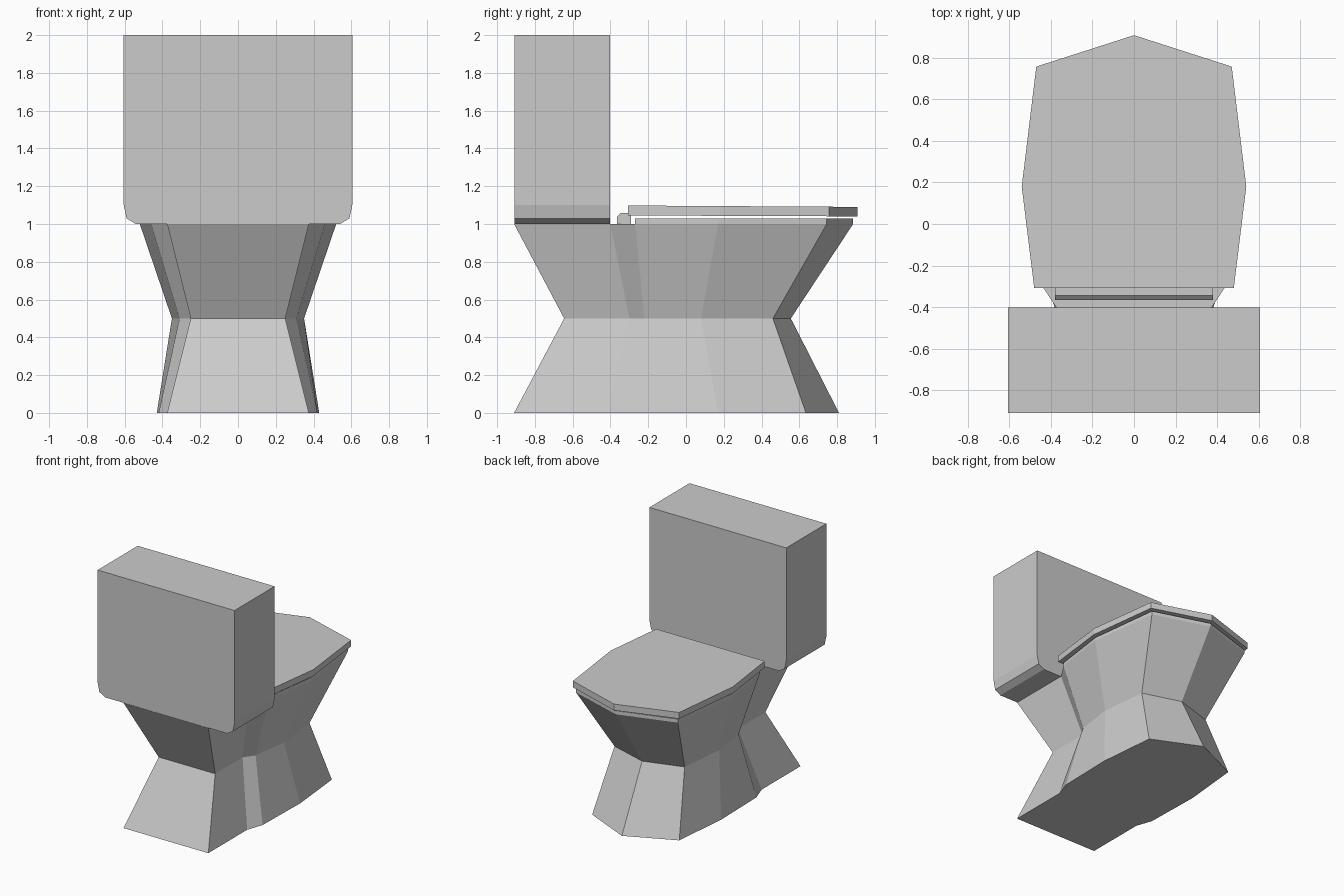
import bpy, bmesh

if "Cube" in bpy.data.objects:
    bpy.data.objects.remove(bpy.data.objects["Cube"])


def loft(name, rings):
    """Closed solid through a list of rings with equal point counts."""
    bm = bmesh.new()
    loops = [[bm.verts.new(p) for p in ring] for ring in rings]
    n = len(rings[0])
    bm.faces.new(loops[0])
    bm.faces.new(loops[-1])
    for a, b in zip(loops, loops[1:]):
        for i in range(n):
            j = (i + 1) % n
            bm.faces.new((a[i], a[j], b[j], b[i]))
    bmesh.ops.recalc_face_normals(bm, faces=bm.faces[:])
    mesh = bpy.data.meshes.new(name)
    bm.to_mesh(mesh)
    bm.free()
    obj = bpy.data.objects.new(name, mesh)
    bpy.context.collection.objects.link(obj)
    return obj


def mirrored(half):
    """Complete a right-hand half outline across x = 0."""
    return half + [(-x, y) for x, y in reversed(half) if x > 0]


def level(half, z, slope=0.0):
    return [(x, y, z + slope * y) for x, y in mirrored(half)]


# Pedestal: base, waist and rim outlines
base = [(0.375, -0.91), (0.375, -0.42), (0.42, -0.29), (0.43, 0.17), (0.385, 0.635), (0, 0.81)]
waist = [(0.25, -0.645), (0.25, -0.30), (0.31, -0.22), (0.35, 0.08), (0.31, 0.46), (0, 0.555)]
rim = [(0.375, -0.91), (0.375, -0.40), (0.46, -0.27), (0.52, 0.17), (0.45, 0.745), (0, 0.885)]
loft("pedestal", [level(base, 0), level(waist, 0.5), level(rim, 1.0)])

# Seat follows the front part of the rim
loft("seat", [level(rim[2:], 1.0), level(rim[2:], 1.028)])

# Lid, tilted slightly towards the tip
lid = [(0.48, -0.308), (0.54, 0.18), (0.47, 0.757), (0, 0.908)]
loft("lid", [level(lid, 1.044, -0.004), level(lid, 1.096, -0.006)])

# Hinge bar behind the lid
hinge = [(-0.365, 1.0), (-0.365, 1.04), (-0.345, 1.058), (-0.29, 1.058), (-0.29, 1.0)]
loft("hinge_bar", [[(x, y, z) for y, z in hinge] for x in (-0.38, 0.38)])

# Cistern with rounded lower corners
profile = [(0.54, 1.0), (0.59, 1.03), (0.605, 1.10), (0.605, 2.0)]
loft("cistern", [[(x, y, z) for x, z in mirrored(profile)] for y in (-0.908, -0.402)])
